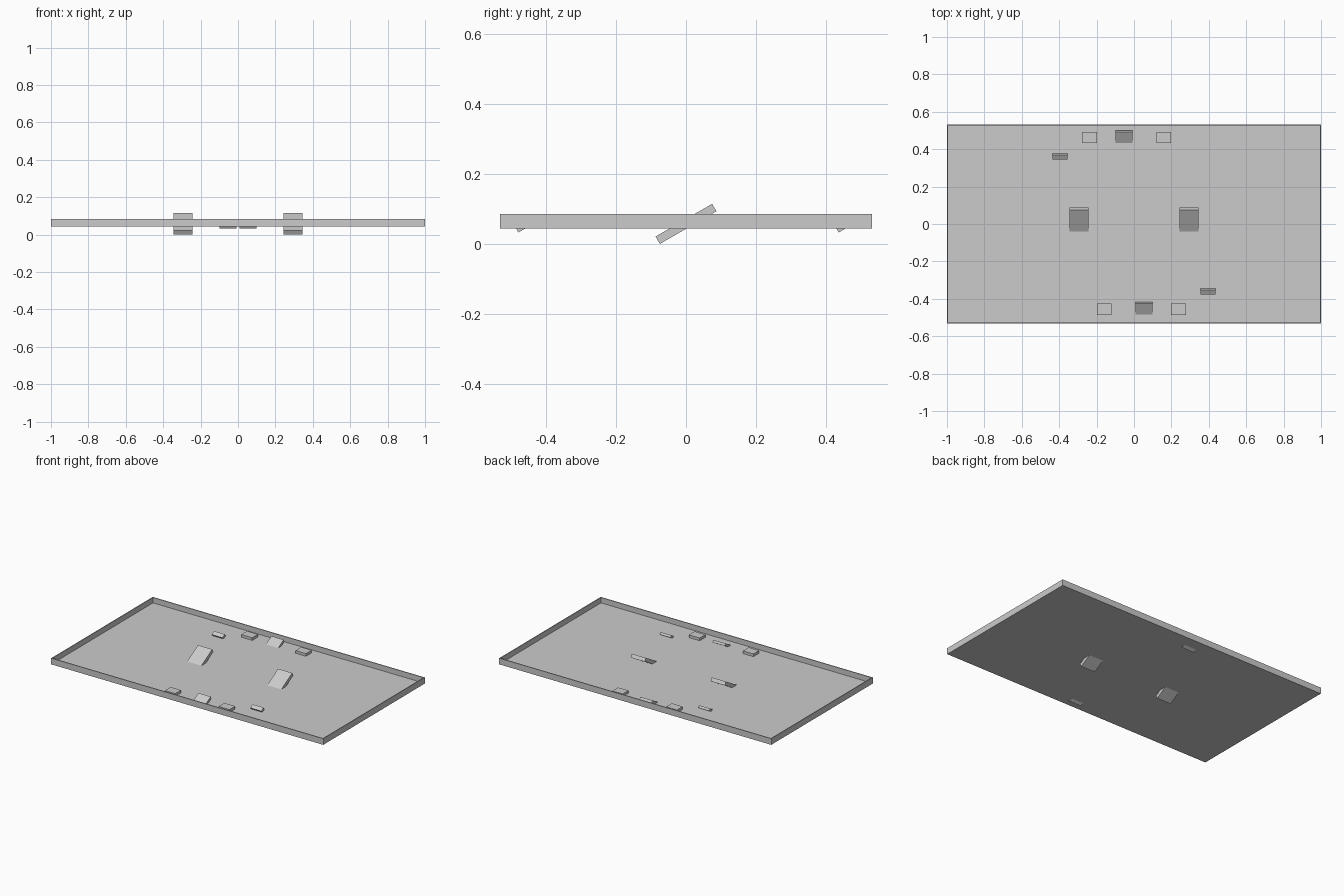
import bpy, bmesh
from math import radians

if "Cube" in bpy.data.objects:
    bpy.data.objects.remove(bpy.data.objects["Cube"])


def box(name, size, loc, tilt=0):
    """Box of given size, optionally tilted about x."""
    bm = bmesh.new()
    bmesh.ops.create_cube(bm, size=1)
    bmesh.ops.scale(bm, vec=size, verts=bm.verts)
    mesh = bpy.data.meshes.new(name)
    bm.to_mesh(mesh)
    bm.free()
    ob = bpy.data.objects.new(name, mesh)
    ob.location = loc
    ob.rotation_euler.x = radians(tilt)
    bpy.context.collection.objects.link(ob)
    return ob


# Tray: thin floor with a low surrounding wall
HX, HY, Z0, Z1, FLOOR, WALL = 1.0, 0.533, 0.044, 0.085, 0.049, 0.006
box("floor", (2 * HX, 2 * HY, FLOOR - Z0), (0, 0, (Z0 + FLOOR) / 2))
wall_h, wall_z = Z1 - FLOOR, (Z1 + FLOOR) / 2
for s, end, side in ((-1, "left", "front"), (1, "right", "back")):
    box(end + "_wall", (WALL, 2 * HY, wall_h), (s * (HX - WALL / 2), 0, wall_z))
    box(side + "_wall", (2 * (HX - WALL), WALL, wall_h),
        (0, s * (HY - WALL / 2), wall_z))

# Two large slabs tilted through the floor
for s, side in ((-1, "left"), (1, "right")):
    box(side + "_large_slab", (0.104, 0.187, 0.0245), (s * 0.294, 0, 0.0573), 30)

# Rows of small blocks along the long walls; all slabs tilt the same way
for s, side, row_y in ((1, "back", 0.462), (-1, "front", -0.456)):
    box(side + "_outer_block", (0.08, 0.06, 0.018), (-s * 0.238, row_y, 0.058))
    box(side + "_inner_block", (0.076, 0.06, 0.018), (s * 0.159, row_y, 0.058))
    box(side + "_small_slab", (0.09, 0.071, 0.016),
        (-s * 0.053, row_y + (0.002 if s > 0 else 0.003), 0.0575), 30)
    box(side + "_narrow_slab", (0.08, 0.028, 0.016),
        (-s * 0.395, s * 0.361, 0.058), 30)

# Mirror-rotate check: outer blocks belong on the far side of each row
bpy.data.objects["front_outer_block"].location.x = 0.238
bpy.data.objects["front_inner_block"].location.x = -0.159
